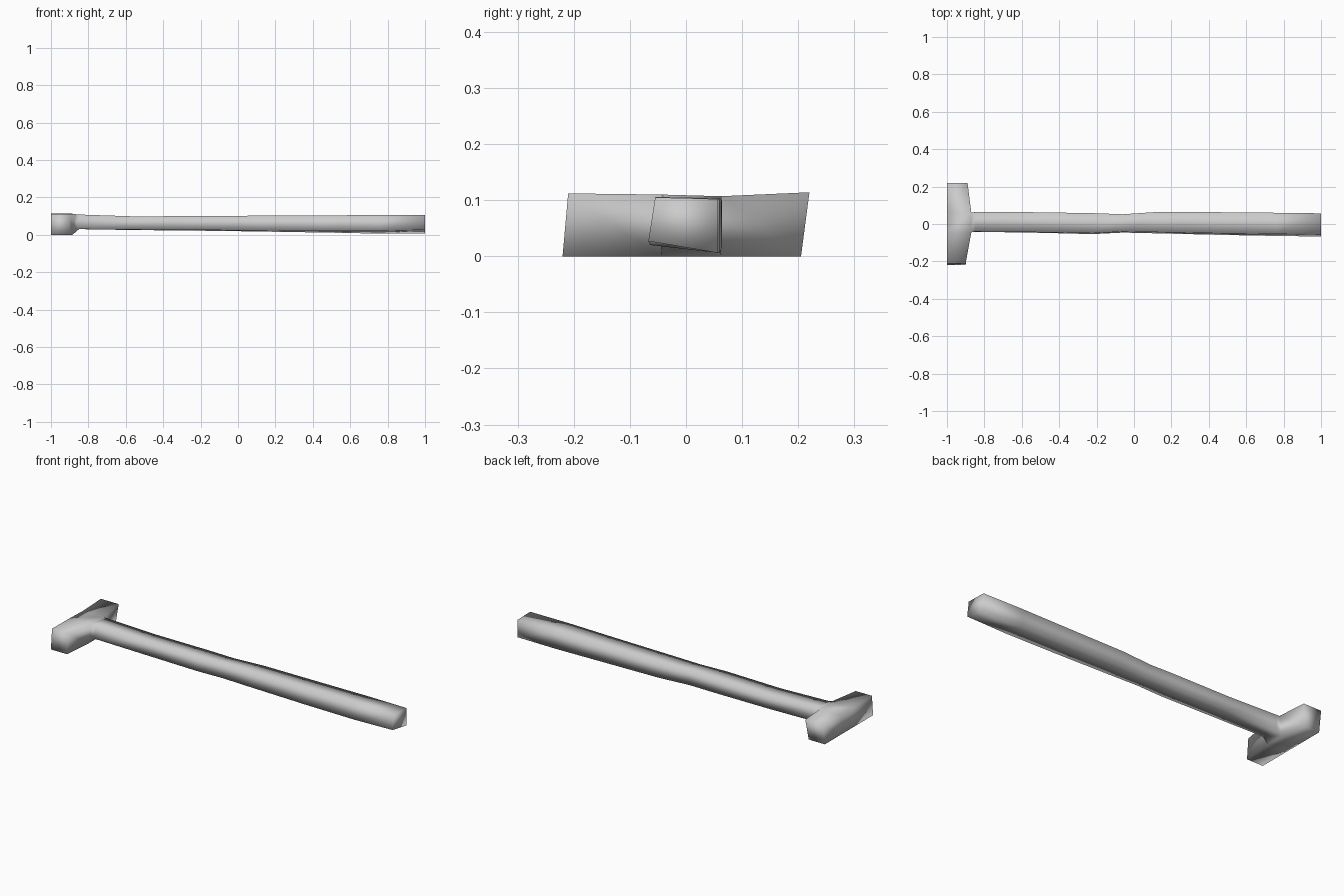
import bpy
import bmesh

cube = bpy.data.objects.get("Cube")
if cube:
    bpy.data.objects.remove(cube)

grey = bpy.data.materials.new("plain_grey")
grey.use_nodes = True
colour = (0.6, 0.6, 0.6, 1)
grey.diffuse_color = colour
grey.node_tree.nodes["Principled BSDF"].inputs["Base Color"].default_value = colour

bm = bmesh.new()


def ring(points):
    return [bm.verts.new(p) for p in points]


def bridge(a, b, skip=None):
    """Join two four-sided rings, leaving one side open if asked."""
    for i in range(4):
        if i != skip:
            j = (i + 1) % 4
            bm.faces.new((a[i], a[j], b[j], b[i]))


# Head: (y at bottom, y at top, inner x at top, inner x at bottom, top z)
head_sections = [
    (-0.22, -0.21, -0.90, -0.90, 0.112),
    (-0.045, -0.045, -0.87, -0.885, 0.110),
    (0.062, 0.062, -0.87, -0.885, 0.107),
    (0.205, 0.22, -0.89, -0.90, 0.114),
]
head = [
    ring([(-1, yb, 0), (-1, yt, zt), (xt, yt, zt), (xb, yb, 0)])
    for yb, yt, xt, xb, zt in head_sections
]
for k in range(3):
    # the middle section stays open on its inner side for the handle
    bridge(head[k], head[k + 1], skip=2 if k == 1 else None)
bm.faces.new(head[0])
bm.faces.new(head[-1])

# Handle: (x, front y, back y, top z, bottom z front, bottom z back)
handle_sections = [
    (-0.85, -0.042, 0.063, 0.108, 0.030, 0.030),
    (-0.55, -0.046, 0.063, 0.098, 0.027, 0.025),
    (-0.22, -0.054, 0.058, 0.100, 0.026, 0.022),
    (-0.06, -0.046, 0.052, 0.101, 0.024, 0.020),
    (0.12, -0.050, 0.064, 0.102, 0.022, 0.017),
    (0.45, -0.058, 0.063, 0.103, 0.020, 0.012),
    (0.76, -0.064, 0.060, 0.106, 0.020, 0.006),
    (1.00, -0.067, 0.057, 0.105, 0.027, 0.006),
]
previous = [head[1][3], head[1][2], head[2][2], head[2][3]]
for x, yf, yb, zt, zf, zb in handle_sections:
    top_front = yf + 0.012 * (x + 1) / 2
    section = ring([(x, yf, zf), (x, top_front, zt), (x, yb, zt - 0.003), (x, yb, zb)])
    bridge(previous, section)
    previous = section
bm.faces.new(previous)

# One welded, softly shaded body
bmesh.ops.recalc_face_normals(bm, faces=bm.faces[:])
for face in bm.faces:
    face.smooth = True
mesh = bpy.data.meshes.new("hammer_head_and_handle")
bm.to_mesh(mesh)
bm.free()
mesh.materials.append(grey)
hammer = bpy.data.objects.new("hammer_head_and_handle", mesh)
bpy.context.collection.objects.link(hammer)
